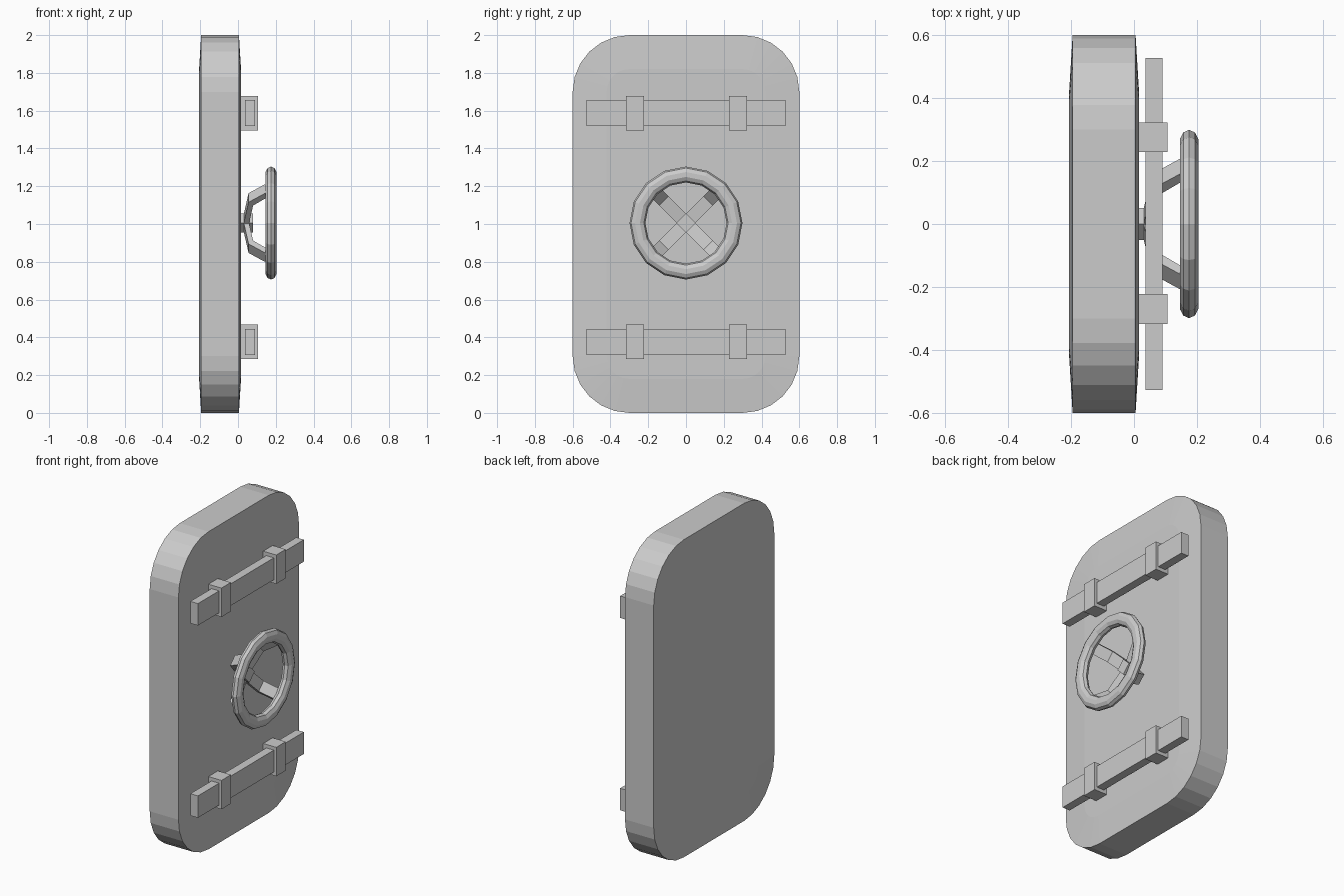
import bpy, bmesh
from math import sin, cos, pi, radians
from mathutils import Vector

if "Cube" in bpy.data.objects:
    bpy.data.objects.remove(bpy.data.objects["Cube"])


def finish(bm, name):
    bmesh.ops.recalc_face_normals(bm, faces=bm.faces)
    me = bpy.data.meshes.new(name)
    bm.to_mesh(me)
    bm.free()
    ob = bpy.data.objects.new(name, me)
    bpy.context.collection.objects.link(ob)
    return ob


def box(name, lo, hi):
    bm = bmesh.new()
    bmesh.ops.create_cube(bm, size=1)
    for v in bm.verts:
        v.co = [(l + h) / 2 + c * (h - l) for l, h, c in zip(lo, hi, v.co)]
    return finish(bm, name)


def rounded_outline(x, inset):
    """Rounded rectangle in the YZ plane."""
    r, n = 0.3, 6
    pts = []
    for i, (sy, sz) in enumerate([(1, 1), (-1, 1), (-1, -1), (1, -1)]):
        for k in range(n + 1):
            a = (i + k / n) * pi / 2
            pts.append((x, sy * 0.3 + (r - inset) * cos(a),
                        1 + sz * 0.7 + (r - inset) * sin(a)))
    return pts


# Door slab: rounded panel with gently crowned faces
bm = bmesh.new()
sections = [(-0.206, 0.18), (-0.195, 0), (0.005, 0), (0.016, 0.18)]
rings = [[bm.verts.new(p) for p in rounded_outline(*s)] for s in sections]
for a, b in zip(rings, rings[1:]):
    for i in range(len(a)):
        j = (i + 1) % len(a)
        bm.faces.new((a[i], a[j], b[j], b[i]))
bm.faces.new(rings[0])
bm.faces.new(rings[-1])
finish(bm, "door_slab")

# Locking bars and their brackets
for label, z in (("lower", 0.376), ("upper", 1.587)):
    box(label + "_bar", (0.037, -0.527, z - 0.069), (0.09, 0.527, z + 0.069))
    for side, y in (("left", -0.27), ("right", 0.275)):
        box(f"{label}_{side}_bracket", (0.01, y - 0.047, z - 0.091),
            (0.107, y + 0.047, z + 0.091))

# Hand wheel rim
C = Vector((0.175, 0, 1.005))
N, M = 16, 10
bm = bmesh.new()
grid = []
for i in range(N):
    a = 2 * pi * i / N
    ring = []
    for k in range(M):
        b = 2 * pi * k / M
        r = 0.257 + 0.042 * cos(b)
        ring.append(bm.verts.new(C + Vector((0.031 * sin(b), r * cos(a), r * sin(a)))))
    grid.append(ring)
for i in range(N):
    for k in range(M):
        i2, k2 = (i + 1) % N, (k + 1) % M
        bm.faces.new((grid[i][k], grid[i2][k], grid[i2][k2], grid[i][k2]))
finish(bm, "wheel_rim")

# Wheel hub, turned 45 degrees
hub = box("wheel_hub", (0.0, -0.036, -0.036), (0.08, 0.036, 0.036))
hub.location = (0, 0, C.z)
hub.rotation_euler.x = radians(45)

# Bent spokes: side profile (radius, x) given a width
profile = [(0.03, 0.03), (0.19, 0.056), (0.262, 0.15),
           (0.235, 0.165), (0.165, 0.08), (0.03, 0.058)]
for s in range(4):
    a = pi / 4 + s * pi / 2
    out = Vector((0, cos(a), sin(a)))
    side = Vector((0, -sin(a), cos(a)))
    bm = bmesh.new()
    loops = [[bm.verts.new(Vector((x, 0, C.z)) + out * r + side * w) for r, x in profile]
             for w in (-0.034, 0.034)]
    # caps as quads so the bent outline stays clean
    for lp in loops:
        bm.faces.new((lp[0], lp[1], lp[4], lp[5]))
        bm.faces.new((lp[1], lp[2], lp[3], lp[4]))
    for i in range(len(profile)):
        j = (i + 1) % len(profile)
        bm.faces.new((loops[0][i], loops[0][j], loops[1][j], loops[1][i]))
    finish(bm, f"wheel_spoke_{s + 1}")
